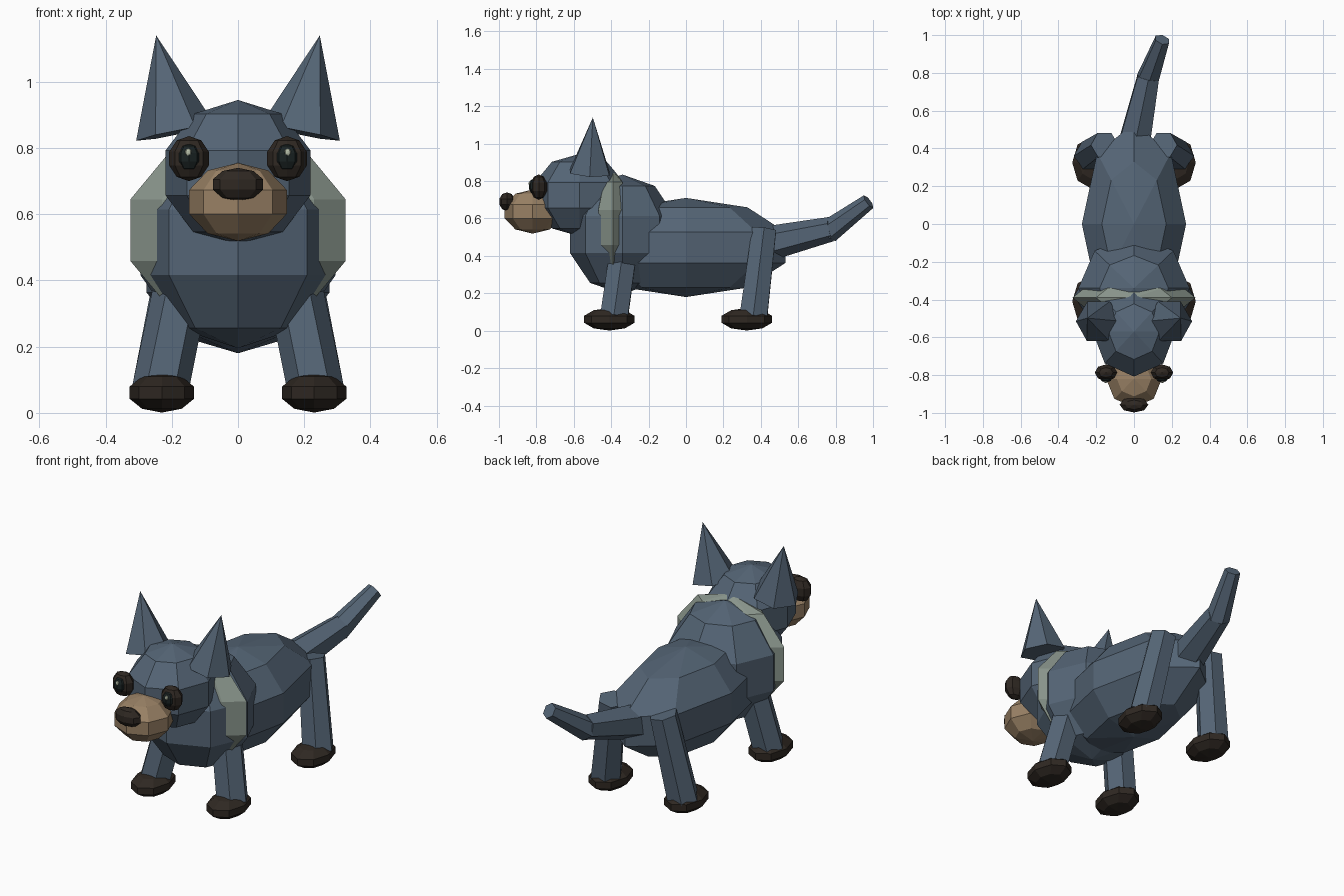
import bpy, bmesh
from mathutils import Vector, Matrix

if "Cube" in bpy.data.objects:
    bpy.data.objects.remove(bpy.data.objects["Cube"])


def material(name, rgb):
    m = bpy.data.materials.new(name)
    m.diffuse_color = (*rgb, 1)
    m.use_nodes = True
    m.node_tree.nodes["Principled BSDF"].inputs["Base Color"].default_value = m.diffuse_color
    return m


FUR = material("slate fur", (0.09, 0.13, 0.18))
BAND = material("grey green", (0.25, 0.30, 0.26))
TAN = material("tan", (0.32, 0.22, 0.13))
DARK = material("dark brown", (0.028, 0.021, 0.016))
PUPIL = material("pupil", (0.01, 0.016, 0.016))
GLINT = material("glint", (0.5, 0.55, 0.42))


def finish(name, bm, mat):
    mesh = bpy.data.meshes.new(name)
    bm.to_mesh(mesh)
    bm.free()
    mesh.materials.append(mat)
    ob = bpy.data.objects.new(name, mesh)
    bpy.context.collection.objects.link(ob)
    return ob


def blob(name, centre, radii, mat):
    """Low-poly ellipsoid: 8 sides, 5 bands, poles along z."""
    bm = bmesh.new()
    m = Matrix.Translation(centre) @ Matrix.Diagonal((*radii, 1))
    bmesh.ops.create_uvsphere(bm, u_segments=8, v_segments=5, radius=1, matrix=m)
    return finish(name, bm, mat)


def limb(name, a, b, r1, r2, mat):
    """Six-sided tapered cylinder (or cone) from a to b."""
    a, b = Vector(a), Vector(b)
    d = b - a
    # keep one corner of the hexagon facing the front
    z = d.normalized()
    ref = Vector((0, 1, 0)) if abs(z.y) < 0.6 else Vector((1, 0, 0))
    y = (ref - z * ref.dot(z)).normalized()
    x = y.cross(z)
    m = Matrix((x, y, z)).transposed().to_4x4()
    m.translation = (a + b) / 2
    bm = bmesh.new()
    bmesh.ops.create_cone(bm, cap_ends=True, segments=6, radius1=r1, radius2=r2,
                          depth=d.length, matrix=m @ Matrix.Rotation(1.5707963, 4, 'Z'))
    if r2 == 0:
        bmesh.ops.remove_doubles(bm, verts=bm.verts, dist=1e-5)
    return finish(name, bm, mat)


# Body, chest, collar and head
blob("body", (0, 0, 0.445), (0.29, 0.56, 0.265), FUR)
blob("chest", (0, -0.34, 0.515), (0.31, 0.295, 0.32), FUR)
blob("collar", (0, -0.39, 0.552), (0.342, 0.115, 0.30), BAND)
blob("head", (0, -0.57, 0.725), (0.23, 0.25, 0.22), FUR)

# Muzzle and nose
blob("muzzle", (0, -0.82, 0.637), (0.155, 0.157, 0.118), TAN)
blob("nose", (0, -0.957, 0.69), (0.08, 0.043, 0.05), DARK)

# Paired parts
for s, side in ((-1, "left"), (1, "right")):
    # Eyes
    blob(f"eye_{side}", (s * 0.148, -0.787, 0.768), (0.063, 0.046, 0.068), DARK)
    blob(f"pupil_{side}", (s * 0.148, -0.813, 0.772), (0.036, 0.028, 0.042), PUPIL)
    blob(f"glint_{side}", (s * 0.15, -0.835, 0.787), (0.01, 0.007, 0.012), GLINT)
    # Ears
    limb(f"ear_{side}", (s * 0.188, -0.515, 0.846), (s * 0.247, -0.498, 1.14), 0.122, 0, FUR)
    # Legs and paws
    limb(f"front_leg_{side}", (s * 0.235, -0.385, 0.07), (s * 0.155, -0.33, 0.46), 0.085, 0.083, FUR)
    limb(f"back_leg_{side}", (s * 0.235, 0.36, 0.07), (s * 0.155, 0.418, 0.54), 0.085, 0.074, FUR)
    for y, end in ((-0.41, "front"), (0.325, "back")):
        blob(f"{end}_paw_{side}", (s * 0.23, y, 0.061), (0.102, 0.142, 0.06), DARK)

# Bent tail
limb("tail_base", (0, 0.42, 0.462), (0.075, 0.775, 0.543), 0.095, 0.066, FUR)
limb("tail_tip", (0.07, 0.76, 0.53), (0.15, 0.976, 0.69), 0.064, 0.042, FUR)
